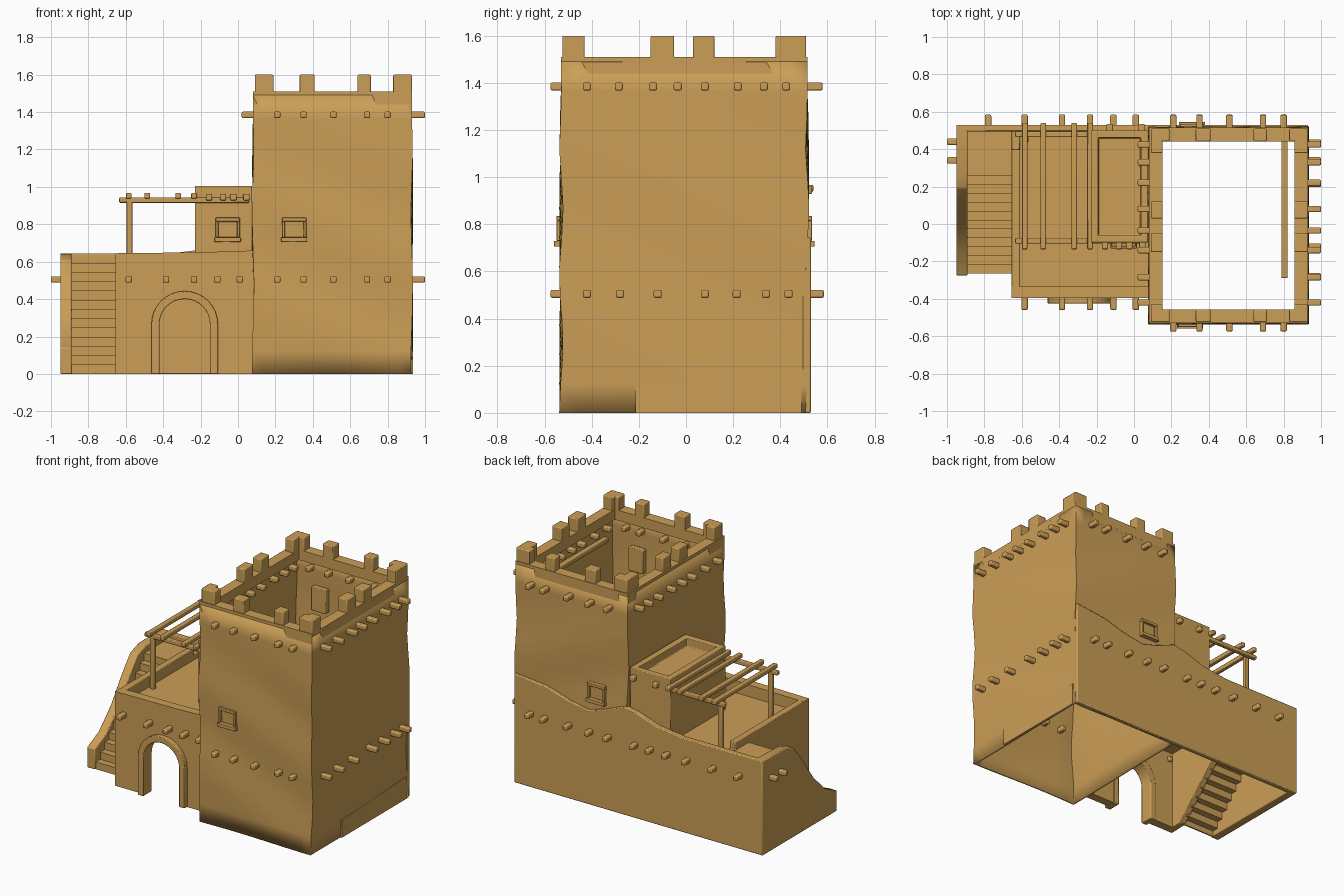
import bpy, bmesh, math
from mathutils import Vector

old = bpy.data.objects.get("Cube")
if old:
    bpy.data.objects.remove(old, do_unlink=True)

# Single adobe colour
ADOBE = (0.60, 0.345, 0.095, 1.0)
mat = bpy.data.materials.new("adobe_tan")
mat.use_nodes = True
mat.diffuse_color = ADOBE
bsdf = mat.node_tree.nodes["Principled BSDF"]
bsdf.inputs["Base Color"].default_value = ADOBE
bsdf.inputs["Roughness"].default_value = 0.9


def finish(name, bm, bevel=0, smooth=True):
    me = bpy.data.meshes.new(name)
    bm.to_mesh(me)
    bm.free()
    me.materials.append(mat)
    ob = bpy.data.objects.new(name, me)
    bpy.context.scene.collection.objects.link(ob)
    if bevel:
        mod = ob.modifiers.new("soft_edges", 'BEVEL')
        mod.width, mod.segments = bevel, 2
    if smooth:
        bpy.ops.object.select_all(action='DESELECT')
        ob.select_set(True)
        bpy.context.view_layer.objects.active = ob
        bpy.ops.object.shade_smooth_by_angle(angle=math.radians(35))
    return ob


def boxes(name, spans, bevel=0):
    """Each span is (x0, x1, y0, y1, z0, z1)."""
    bm = bmesh.new()
    for x0, x1, y0, y1, z0, z1 in spans:
        new = bmesh.ops.create_cube(bm, size=1)["verts"]
        size = Vector((x1 - x0, y1 - y0, z1 - z0))
        mid = Vector((x0 + x1, y0 + y1, z0 + z1)) / 2
        for v in new:
            v.co = v.co * size + mid
    return finish(name, bm, bevel)


def prism(name, pts, axis, a, b, bevel=0):
    """Extrude an outline along x (outline in y,z) or y (outline in x,z)."""
    bm = bmesh.new()
    place = (lambda p, d: (d, p[0], p[1])) if axis == 'x' else (lambda p, d: (p[0], d, p[1]))
    face = bm.faces.new([bm.verts.new(place(p, a)) for p in pts])
    ext = bmesh.ops.extrude_face_region(bm, geom=[face])["geom"]
    for v in ext:
        if isinstance(v, bmesh.types.BMVert):
            v.co["xyz".index(axis)] = b
    bmesh.ops.recalc_face_normals(bm, faces=bm.faces)
    return finish(name, bm, bevel)


# Tower shell: open top and bottom, gently uneven
X0, X1, Y0, Y1, TOP = 0.08, 0.93, -0.53, 0.515, 1.51
bm = bmesh.new()
bmesh.ops.create_cube(bm, size=1)
bmesh.ops.delete(bm, geom=[f for f in bm.faces if abs(f.normal.z) > 0.5], context='FACES')
bmesh.ops.subdivide_edges(bm, edges=bm.edges[:], cuts=11, use_grid_fill=True)
for v in bm.verts:
    x = X0 + (v.co.x + 0.5) * (X1 - X0)
    y = Y0 + (v.co.y + 0.5) * (Y1 - Y0)
    z = (v.co.z + 0.5) * (TOP - 0.02)
    fade = min(1, max(0, (1.4 - z) * 4))
    v.co = (x + 0.005 * fade * math.sin(8 * z + 4 * y),
            y + 0.008 * fade * math.sin(11 * z + 5 * x), z)
tower = finish("tower_walls", bm)
thick = tower.modifiers.new("thickness", 'SOLIDIFY')
thick.thickness, thick.offset = 0.015, -1

# Parapet rim
R = 0.073
boxes("tower_parapet", [
    (X0, X1, Y0, Y0 + R, 1.44, TOP), (X0, X1, Y1 - R, Y1, 1.44, TOP),
    (X0, X0 + R, Y0 + R, Y1 - R, 1.44, TOP), (X1 - R, X1, Y0 + R, Y1 - R, 1.44, TOP)])

# Battlements: four corners and two on each side
merlons = []
for a, b in ((X0 + 0.01, 0.19), (0.33, 0.41), (0.64, 0.71), (0.83, X1)):
    merlons += [(a, b, Y0 + 0.005, Y0 + R, 1.47, 1.6), (a, b, Y1 - R, Y1 - 0.005, 1.47, 1.6)]
for a, b in ((Y0 + 0.005, -0.43), (-0.15, -0.05), (0.03, 0.12), (0.38, Y1 - 0.005)):
    merlons += [(X0 + 0.01, X0 + R, a, b, 1.47, 1.6), (X1 - R, X1, a, b, 1.47, 1.6)]
boxes("tower_merlons", merlons, 0.006)

# Small blocks on the inside faces of the tower
boxes("tower_inner_blocks", [(0.23, 0.34, 0.46, 0.5, 1.11, 1.27),
                             (0.66, 0.77, -0.515, -0.475, 1.11, 1.27)], 0.004)

# Low plaster patch on the tower's side
prism("plaster_patch", [(-0.215, 0), (-0.215, 0.12), (0.49, 0.15), (0.49, 0)], 'x', X1 - 0.01, X1 + 0.006)

# Protruding roof beam ends
H = 0.017


def along_y(xs, y0, y1, z):
    return [(x - H, x + H, y0, y1, z - H, z + H) for x in xs]


def along_x(ys, x0, x1, z):
    return [(x0, x1, y - H, y + H, z - H, z + H) for y in ys]


LOW, HIGH = 0.505, 1.385
front_xs = (0.21, 0.35, 0.51, 0.69, 0.80)
house_xs = (-0.585, -0.385, -0.235, -0.11, 0.01)
high_ys = (-0.42, -0.285, -0.14, -0.035, 0.08, 0.22, 0.33, 0.425)
low_ys = (-0.42, -0.28, -0.12, 0.08, 0.215, 0.34, 0.435)
boxes("tower_beam_ends",
      along_y(front_xs, -0.575, -0.46, HIGH) + along_y(front_xs, -0.575, -0.46, LOW)
      + along_y(front_xs, 0.45, 0.58, HIGH) + along_x(high_ys, 0.86, 1.0, HIGH)
      + along_x(low_ys, 0.86, 1.0, LOW) + along_x(high_ys, 0.02, 0.15, HIGH), 0.007)
boxes("house_beam_ends",
      along_y(house_xs, -0.46, -0.32, LOW)
      + along_y((-0.78,) + house_xs + front_xs, 0.45, 0.585, LOW)
      + along_x((0.34, 0.44), -1.0, -0.86, LOW), 0.007)
boxes("loose_tower_beam", along_y((0.805,), -0.29, 0.5, HIGH), 0.006)

# Long back wall with a wavy top
prism("back_wall", [(-0.95, 0), (0.93, 0), (0.93, 0.745), (0.7, 0.72), (0.52, 0.67), (0.37, 0.645),
                    (0.25, 0.68), (0.1, 0.74), (0, 0.72), (-0.15, 0.67), (-0.35, 0.645),
                    (-0.95, 0.645)], 'y', 0.495, 0.53, 0.006)

# House front wall with arched doorway
AX, AZ = -0.285, 0.265


def arch(r, n=16):
    return ([(AX - r, 0)] + [(AX - r * math.cos(math.pi * i / n), AZ + r * math.sin(math.pi * i / n))
                             for i in range(n + 1)] + [(AX + r, 0)])


prism("house_front_wall", [(-0.655, 0)] + arch(0.15) +
      [(0.09, 0), (0.09, 0.66), (-0.2, 0.65), (-0.655, 0.645)], 'y', -0.395, -0.335)
prism("door_arch_trim", arch(0.178) + arch(0.135)[::-1], 'y', -0.425, -0.33, 0.005)

# House side wall above the stairs, and the terrace floor
prism("house_side_wall", [(-0.395, 0), (-0.26, 0), (0.3, 0.56), (0.5, 0.56), (0.5, 0.6), (0.4, 0.6),
                          (0.4, 0.645), (-0.395, 0.645)], 'x', -0.655, -0.61, 0.004)
boxes("terrace_floor", [(-0.64, 0.085, -0.36, 0.5, 0.555, 0.57)])

# Stair flight as a stepped sheet, open below
STEPS, RUN, RISE = 12, 0.0475, 0.0495
path = [(-0.265, 0.0)]
for i in range(STEPS):
    y, z = -0.265 + i * RUN, (i + 1) * RISE
    path += [(y, z), (y + RUN, z)]
path[-1] = (0.5, path[-1][1])
under = [(y + 0.01, z - 0.01) for y, z in path[1:]][::-1]
prism("stairs", path + under + [(-0.255, 0)], 'x', -0.9, -0.63)

# Stair outer wall with a sweeping top
prism("stair_outer_wall", [(-0.275, 0), (-0.275, 0.14), (-0.15, 0.2), (-0.02, 0.33), (0.1, 0.5),
                           (0.19, 0.61), (0.28, 0.64), (0.52, 0.645), (0.52, 0)],
      'x', -0.95, -0.89, 0.006)

# Upper room with a recessed roof
RX0, RX1, RY0, RY1 = -0.23, 0.075, -0.1, 0.5
bm = bmesh.new()
for v in bmesh.ops.create_cube(bm, size=1)["verts"]:
    v.co = (RX0 + (v.co.x + 0.5) * (RX1 - RX0), RY0 + (v.co.y + 0.5) * (RY1 - RY0),
            0.56 + (v.co.z + 0.5) * 0.445)
bm.normal_update()
roof = [f for f in bm.faces if f.normal.z > 0.5]
bmesh.ops.inset_region(bm, faces=roof, thickness=0.055)
pit = bmesh.ops.extrude_face_region(bm, geom=roof)["geom"]
bmesh.ops.delete(bm, geom=roof, context='FACES_ONLY')
bmesh.ops.translate(bm, vec=(0, 0, -0.06), verts=[v for v in pit if isinstance(v, bmesh.types.BMVert)])
bmesh.ops.recalc_face_normals(bm, faces=bm.faces)
finish("upper_room", bm, 0.005)
boxes("room_beam_ends", along_y((-0.155, -0.08, -0.025, 0.045), -0.135, -0.08, 0.945)
      + along_y((-0.13, 0.04), 0.48, 0.535, 0.945), 0.006)


# Framed windows
def window(name, x, y, side):
    def span(x0, x1, z0, z1, out):
        ya, yb = sorted((y - side * 0.02, y + side * out))
        return (x + x0, x + x1, ya, yb, z0, z1)
    boxes(name, [span(-0.07, 0.07, 0.705, 0.73, 0.03), span(-0.065, 0.065, 0.815, 0.835, 0.02),
                 span(-0.065, -0.05, 0.73, 0.815, 0.02), span(0.05, 0.065, 0.73, 0.815, 0.02),
                 span(-0.05, 0.05, 0.73, 0.815, 0.004)], 0.003)


window("tower_front_window", 0.3, -0.53, -1)
window("tower_back_window", 0.31, 0.515, 1)
window("room_window", -0.055, RY0, -1)

# Pergola over the terrace
P = 0.015
boxes("pergola_posts", [(-0.58 - P, -0.58 + P, y - P, y + P, 0.56, 0.93) for y in (-0.09, 0.45)], 0.004)
boxes("pergola_rails", [(-0.635, 0.06, y - P, y + P, 0.915, 0.943) for y in (-0.09, 0.48)], 0.005)
boxes("pergola_slats", [(x - P, x + P, -0.135, 0.54, 0.938, 0.968)
                        for x in (-0.585, -0.485, -0.32, -0.235)], 0.005)
